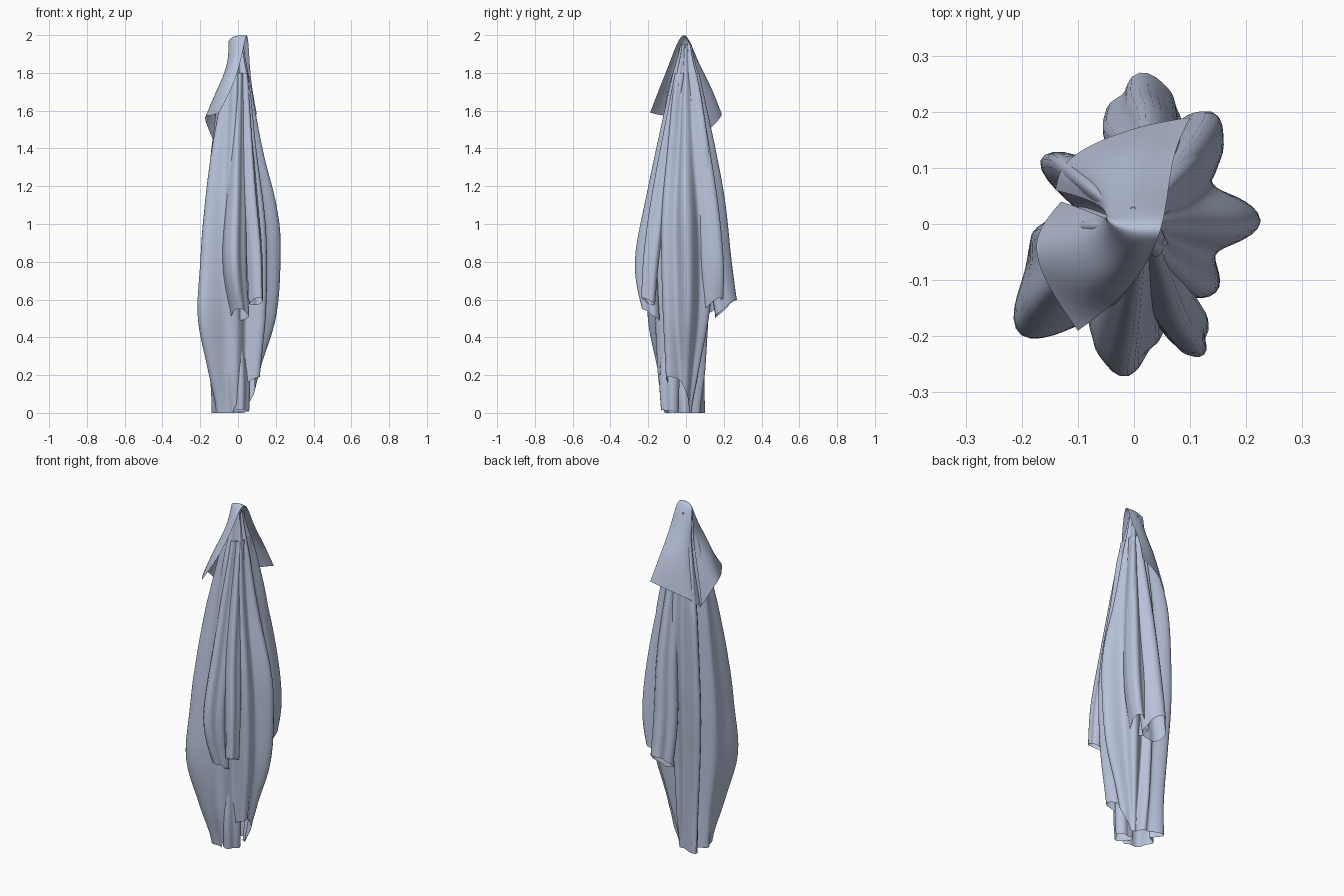
import bpy, math
from math import sin, cos, pi, radians, degrees
from mathutils import Vector

cube = bpy.data.objects.get("Cube")
if cube:
    bpy.data.objects.remove(cube, do_unlink=True)

# One cloth colour
cloth = bpy.data.materials.new("blue_grey_cloth")
cloth.use_nodes = True
colour = (0.48, 0.54, 0.70, 1)
cloth.diffuse_color = colour
for node in cloth.node_tree.nodes:
    if node.type == 'BSDF_PRINCIPLED':
        node.inputs["Base Color"].default_value = colour
        node.inputs["Roughness"].default_value = 0.8


def make_object(name, verts, faces, sharp=40):
    mesh = bpy.data.meshes.new(name)
    mesh.from_pydata(verts, [], faces)
    mesh.materials.append(cloth)
    obj = bpy.data.objects.new(name, mesh)
    bpy.context.collection.objects.link(obj)
    bpy.ops.object.select_all(action='DESELECT')
    obj.select_set(True)
    bpy.context.view_layer.objects.active = obj
    bpy.ops.object.shade_smooth_by_angle(angle=radians(sharp))
    return obj


def span(keys, k):
    """Index of the interval holding k, and the fraction along it."""
    i = 0
    while i < len(keys) - 2 and k > keys[i + 1]:
        i += 1
    return i, (k - keys[i]) / (keys[i + 1] - keys[i])


def sample(keys, values, k):
    """Smoothly interpolate a value (number or vector) along ascending keys."""
    i, t = span(keys, k)
    b, c = values[i], values[i + 1]
    a = values[max(i - 1, 0)]
    d = values[min(i + 2, len(values) - 1)]
    m, n = (c - a) / 2, (d - b) / 2
    return (b + m * t + (c - b) * (3 * t * t) - (m * 2 + n) * (t * t)
            + (b - c) * (2 * t ** 3) + (m + n) * t ** 3)


def loft(name, point, rows, cols, sharp=40):
    """Open tube: point(t, angle), with t from the hem up to the top."""
    verts = [point(r / (rows - 1), 2 * pi * c / cols)
             for r in range(rows) for c in range(cols)]
    faces = [(r * cols + c, r * cols + (c + 1) % cols,
              (r + 1) * cols + (c + 1) % cols, (r + 1) * cols + c)
             for r in range(rows - 1) for c in range(cols)]
    return make_object(name, verts, faces, sharp)


# Main hanging cloth: each fold has a direction, the depth of the valley
# after it, and its radii up the height
heights = [0, .2, .5, .8, 1.05, 1.4, 1.7, 1.95]
folds = [
    (0, .25, [.07, .11, .2, .225, .212, .13, .075, .03]),
    (50, .3, [.035, .08, .15, .185, .19, .16, .1, .03]),
    (95, .3, [.07, .1, .12, .14, .15, .13, .09, .03]),
    (143, .42, [.16, .16, .18, .2, .2, .18, .11, .03]),
    (185, .08, [.14, .15, .18, .185, .17, .14, .1, .03]),
    (221, .15, [.14, .2, .28, .26, .23, .17, .1, .03]),
    (262, .3, [.12, .15, .16, .18, .18, .14, .1, .03]),
    (318, .25, [.13, .15, .18, .19, .18, .13, .09, .03]),
]
directions = [f[0] for f in folds] + [360]


def body_point(t, angle):
    lift = (degrees(angle) + 40 + 180) % 360 - 180
    hem = 0.19 * max(0, cos(radians(lift * 1.4))) if abs(lift) < 64 else 0
    z = hem + (1.95 - hem) * t
    radii = [sample(heights, f[2], z) for f in folds]
    way = degrees(angle)
    i, u = span(directions, way)
    radius = sample(directions, radii + radii[:1], way)
    radius *= 1 - folds[i][1] * sin(pi * u) ** 2
    turned = angle + 0.05 * sin(3 * z)
    return (radius * cos(turned), radius * sin(turned), z)


loft("body_cloth", body_point, 36, 112, 50)


# Sleeves and loose folds: tubes with pleats along a path of centres
def pleated_tube(name, path, sizes, slant, out, wide=1):
    path = [Vector(p) for p in path]
    keys = [i / (len(path) - 1) for i in range(len(path))]
    side = Vector((cos(radians(out)), sin(radians(out)), 0))
    across = Vector((-side.y, side.x, 0))

    def point(t, angle):
        centre = sample(keys, path, t)
        size = sample(keys, sizes, t)
        pleat = size * (1 + 0.16 * cos(3 * angle) + 0.06 * sin(5 * angle + t))
        tilt = Vector((0, 0, slant * cos(angle) * (1 - t) ** 4))
        return (centre + side * pleat * cos(angle)
                + across * pleat * wide * sin(angle) + tilt)

    return loft(name, point, 22, 30)


pleated_tube("back_sleeve",
             [(.02, .205, .55), (.02, .17, .8), (.03, .135, 1.2), (.02, .04, 1.8)],
             [.055, .06, .05, .025], .05, 85, 1.15)
pleated_tube("back_sleeve_fold",
             [(.09, .15, .57), (.11, .14, .82), (.09, .105, 1.2), (.03, .03, 1.8)],
             [.045, .055, .05, .025], .04, 50)
pleated_tube("front_sleeve",
             [(.01, -.18, .52), (-.02, -.2, .8), (-.01, -.14, 1.2), (.01, -.04, 1.8)],
             [.045, .06, .05, .025], .03, 265)
pleated_tube("front_sleeve_fold",
             [(.1, -.2, .59), (.09, -.18, .85), (.06, -.13, 1.2), (.03, -.03, 1.8)],
             [.035, .04, .04, .025], .02, 295)
pleated_tube("inner_tail",
             [(.01, -.08, .01), (.01, -.08, .2), (0, -.06, .5)],
             [.045, .05, .04], .005, 270)

# Collar draped over the hanging point: outer edge, middle, inner edge, tuck
collar_columns = [
    [(-.1, -.19, 1.59), (-.15, -.12, 1.57), (-.19, -.03, 1.58), (-.13, .04, 1.44)],
    [(-.03, -.14, 1.72), (-.09, -.12, 1.74), (-.12, -.02, 1.72), (-.1, .03, 1.62)],
    [(.02, -.08, 1.87), (-.02, -.08, 1.88), (-.06, -.02, 1.84), (-.05, .01, 1.8)],
    [(.05, -.01, 2.06), (.01, -.01, 2.065), (-.03, -.01, 2.06), (-.05, .01, 2.05)],
    [(.06, .05, 1.87), (0, .06, 1.87), (-.05, .05, 1.84), (-.05, .03, 1.8)],
    [(.07, .13, 1.74), (-.01, .145, 1.72), (-.09, .09, 1.66), (-.1, .05, 1.6)],
    [(.1, .19, 1.58), (0, .175, 1.55), (-.13, .12, 1.5), (-.14, .06, 1.44)],
]
verts = [p for column in collar_columns for p in column]
faces = [(4 * c + r, 4 * c + r + 1, 4 * c + r + 5, 4 * c + r + 4)
         for c in range(len(collar_columns) - 1) for r in range(3)]
collar = make_object("collar", verts, faces, 180)
smooth = collar.modifiers.new("soft_drape", 'SUBSURF')
smooth.levels = smooth.render_levels = 3
smooth.boundary_smooth = 'PRESERVE_CORNERS'
